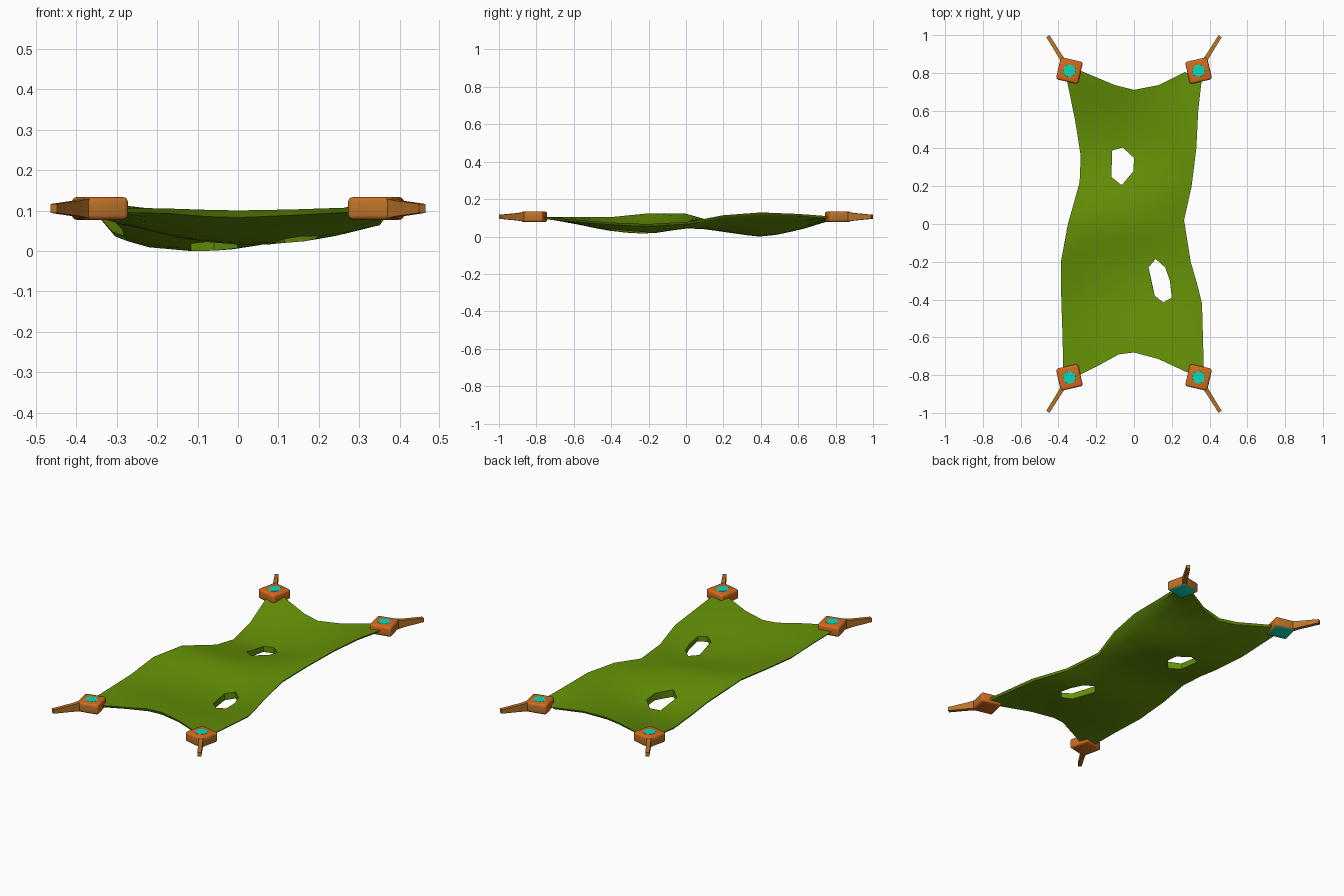
import bpy, bmesh, math
from mathutils import Vector, Matrix
from mathutils.geometry import delaunay_2d_cdt

if "Cube" in bpy.data.objects:
    bpy.data.objects.remove(bpy.data.objects["Cube"])


def material(name, rgb):
    m = bpy.data.materials.new(name)
    m.diffuse_color = (*rgb, 1)
    m.use_nodes = True
    m.node_tree.nodes["Principled BSDF"].inputs["Base Color"].default_value = m.diffuse_color
    return m


GREEN = material("leaf green", (0.13, 0.285, 0.002))
ORANGE = material("rust orange", (0.66, 0.145, 0.012))
TAN = material("tan leather", (0.50, 0.175, 0.022))
TEAL = material("bright teal", (0.003, 0.70, 0.48))


def make_object(name, bm, mats, angle=None):
    bmesh.ops.recalc_face_normals(bm, faces=bm.faces)
    me = bpy.data.meshes.new(name)
    bm.to_mesh(me)
    bm.free()
    for m in mats:
        me.materials.append(m)
    ob = bpy.data.objects.new(name, me)
    bpy.context.collection.objects.link(ob)
    if angle:
        bpy.ops.object.select_all(action='DESELECT')
        ob.select_set(True)
        bpy.context.view_layer.objects.active = ob
        bpy.ops.object.shade_smooth_by_angle(angle=math.radians(angle))
    return ob


# --- Hanging sheet: outline, two torn holes, and height profiles along y ---
left = [(-.355, .76), (-.312, .55), (-.282, .36), (-.288, .22), (-.35, 0),
        (-.387, -.2), (-.385, -.4), (-.378, -.6), (-.375, -.78)]
front = [(-.29, -.80), (-.18, -.745), (-.08, -.69), (0, -.68), (.13, -.715), (.28, -.785)]
right = [(.37, -.78), (.365, -.6), (.36, -.42), (.335, -.32), (.30, -.2),
         (.265, .02), (.305, .2), (.33, .4), (.34, .6), (.358, .76)]
back = [(.27, .805), (.13, .735), (0, .71), (-.10, .735), (-.28, .81)]
holes = [[(-.115, .39), (-.06, .405), (0, .35), (-.003, .28), (-.065, .205), (-.12, .25)],
         [(.115, -.185), (.165, -.23), (.19, -.3), (.2, -.39), (.155, -.415), (.11, -.38), (.077, -.23)]]
# underside heights from y = -0.8 to 0.8
Z_LEFT = [.096, .096, .095, .115, .113, .055, .026, .048, .096]
Z_MID = [.102, .072, .034, .022, .048, .031, .012, .044, .090]
Z_RIGHT = [.098, .082, .066, .058, .068, .105, .120, .112, .098]


def spline(tab, y):
    t = min(max((y + .8) / .2, 0), 7.999)
    i, f = int(t), t - int(t)
    a, b, c, d = (tab[min(max(k, 0), 8)] for k in (i - 1, i, i + 1, i + 2))
    return b + .5 * f * (c - a + f * (2 * a - 5 * b + 4 * c - d + f * (3 * (b - c) + d - a)))


def edge_x(pts, y):
    pts = sorted(pts, key=lambda p: p[1])
    for (x0, y0), (x1, y1) in zip(pts, pts[1:]):
        if y0 <= y <= y1:
            return x0 + (x1 - x0) * (y - y0) / (y1 - y0)
    return pts[0][0] if y < 0 else pts[-1][0]


def surface(x, y):
    """Underside height and thickness: thin at the rim, padded inside."""
    xl, xr = edge_x(left, y), edge_x(right, y)
    s = min(max(2 * (x - xl) / (xr - xl) - 1, -1), 1)
    l, m, r = (spline(t, y) for t in (Z_LEFT, Z_MID, Z_RIGHT))
    z = m + (r - l) / 2 * s + ((l + r) / 2 - m) * s * s
    return z, .012 + .032 * (1 - s * s) * max(0, 1 - (y / .75) ** 2)


def inside(x, y, poly):
    hit = False
    for (x0, y0), (x1, y1) in zip(poly, poly[1:] + poly[:1]):
        if (y0 > y) != (y1 > y) and x < x0 + (x1 - x0) * (y - y0) / (y1 - y0):
            hit = not hit
    return hit


outline = left + front + right + back
pts, edges = [], []
for loop in [outline] + holes:
    n = len(pts)
    pts += loop
    edges += [(n + i, n + (i + 1) % len(loop)) for i in range(len(loop))]
fixed = list(pts)
for j in range(-9, 10):
    y = j * .08
    xl, xr = edge_x(left, y), edge_x(right, y)
    for i in range(1, 9):
        x = xl + (xr - xl) * i / 9
        if inside(x, y, outline) and not any(inside(x, y, h) for h in holes) \
                and all(math.hypot(x - a, y - b) > .045 for a, b in fixed):
            pts.append((x, y))
verts, _, faces, *_ = delaunay_2d_cdt([Vector(p) for p in pts], edges, [], 1, 1e-5)
bm = bmesh.new()
top, bottom = [], []
for v in verts:
    z, t = surface(v.x, v.y)
    on_rim = any(math.hypot(v.x - a, v.y - b) < 1e-3 for a, b in outline)
    k = .975 if on_rim else 1            # rim tucks under slightly
    top.append(bm.verts.new((v.x, v.y, z + t)))
    bottom.append(bm.verts.new((v.x * k, v.y * (k + 1) / 2, z)))
for f in faces:
    c = sum((verts[i] for i in f), Vector((0, 0))) / len(f)
    if inside(c.x, c.y, outline) and not any(inside(c.x, c.y, h) for h in holes):
        bm.faces.new([top[i] for i in f])
rim = [e for e in bm.edges if e.is_boundary]
index = {v: i for i, v in enumerate(top)}
for f in list(bm.faces):
    bm.faces.new([bottom[index[v]] for v in reversed(f.verts)])
for e in rim:
    a, b = (index[v] for v in e.verts)
    bm.faces.new((top[a], top[b], bottom[b], bottom[a]))
bmesh.ops.delete(bm, geom=[v for v in bm.verts if not v.link_faces], context='VERTS')
low = min(v.co.z for v in bm.verts)
for v in bm.verts:                       # rest the lowest point on the ground
    v.co.z -= low
make_object("hanging_sheet", bm, [GREEN], 40)


# --- Corner clamps with tapered straps and teal studs ---
def corner(sx, sy, name):
    centre = Vector((sx * .342, sy * .812, .1055))
    ang = math.atan2(sy * math.sin(math.radians(58)), sx * math.cos(math.radians(58)))
    place = Matrix.Translation(centre) @ Matrix.Rotation(ang, 4, 'Z')
    out = Vector((math.cos(ang), math.sin(ang), 0))

    # block: square turned so that one corner points outward
    bm = bmesh.new()
    bmesh.ops.create_cube(bm, size=1, matrix=place @ Matrix.Rotation(math.pi / 4, 4, 'Z')
                          @ Matrix.Diagonal((.120, .120, .056, 1)))
    bmesh.ops.bevel(bm, geom=list(bm.edges), offset=.012, segments=3,
                    affect='EDGES', profile=.5)
    bm.normal_update()
    for f in bm.faces:
        if f.normal.z < -.9 and sy > 0:
            f.material_index = 2             # rear clamps have teal soles
        elif abs(f.normal.z) < .5 and f.normal.dot(out) > .3:
            f.material_index = 1             # outward sides are tan
    make_object(name + "_clamp", bm, [ORANGE, TAN, TEAL], 35)

    # strap: upright blade tapering outward
    bm = bmesh.new()
    ring = []
    for x, w, h in ((.055, .013, .026), (.10, .011, .020), (.215, .010, .011)):
        ring.append([bm.verts.new(place @ Vector((x, a * w, b * h)))
                     for a, b in ((-1, -1), (1, -1), (1, 1), (-1, 1))])
    for r0, r1 in zip(ring, ring[1:]):
        for k in range(4):
            bm.faces.new((r0[k], r0[(k + 1) % 4], r1[(k + 1) % 4], r1[k]))
    bm.faces.new(ring[0])
    bm.faces.new(ring[-1])
    make_object(name + "_strap", bm, [TAN])

    # stud: thin eight-sided plate on top
    bm = bmesh.new()
    bmesh.ops.create_cone(bm, cap_ends=True, segments=8, radius1=.036, radius2=.034, depth=.005,
                          matrix=place @ Matrix.Translation((0, 0, .0262))
                          @ Matrix.Rotation(math.pi / 8, 4, 'Z'))
    make_object(name + "_stud", bm, [TEAL])


for sx, side in ((-1, "left"), (1, "right")):
    for sy, end in ((-1, "front"), (1, "rear")):
        corner(sx, sy, end + "_" + side)
